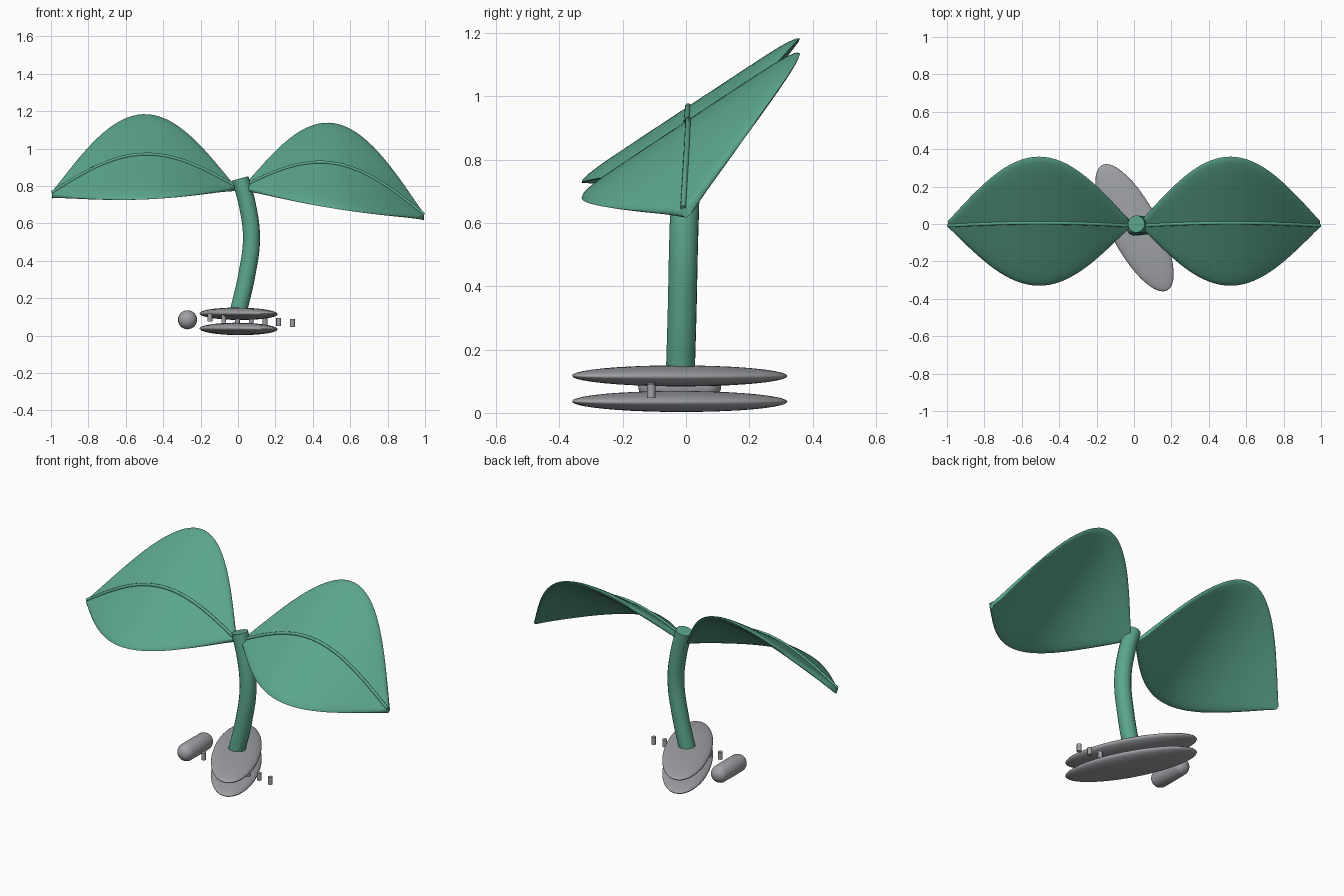
import bpy, bmesh, math
from mathutils import Vector

if "Cube" in bpy.data.objects:
    bpy.data.objects.remove(bpy.data.objects["Cube"])


def material(name, rgb):
    m = bpy.data.materials.new(name)
    m.diffuse_color = (*rgb, 1)
    m.use_nodes = True
    m.node_tree.nodes["Principled BSDF"].inputs["Base Color"].default_value = m.diffuse_color
    return m


GREEN = material("leaf green", (0.105, 0.38, 0.265))
GREY = material("seed grey", (0.35, 0.36, 0.38))


def finish(ob, name, mat, angle=50):
    ob.name = name
    ob.data.materials.clear()
    ob.data.materials.append(mat)
    bpy.ops.object.select_all(action='DESELECT')
    ob.select_set(True)
    bpy.context.view_layer.objects.active = ob
    bpy.ops.object.shade_smooth_by_angle(angle=math.radians(angle))
    return ob


def tube(name, pts, radius, mat, res=6):
    cu = bpy.data.curves.new(name, 'CURVE')
    cu.dimensions = '3D'
    cu.bevel_depth, cu.bevel_resolution = radius, res
    cu.use_fill_caps = True
    cu.resolution_u = 6
    sp = cu.splines.new('BEZIER')
    sp.bezier_points.add(len(pts) - 1)
    for bp, p in zip(sp.bezier_points, pts):
        bp.co = p
        bp.handle_left_type = bp.handle_right_type = 'AUTO'
    ob = bpy.data.objects.new(name, cu)
    bpy.context.collection.objects.link(ob)
    bpy.context.view_layer.objects.active = ob
    ob.select_set(True)
    bpy.ops.object.convert(target='MESH')
    return finish(bpy.context.object, name, mat)


NORMAL = Vector((0, -0.55, 0.83))


def leaf(name, x0, x1, z0, z1, arch, n=32, m=16):
    # arched, sideways tilted blade with a rounded rim
    def mid(t):
        return Vector((x0 + (x1 - x0) * t, 0.015 * math.sin(math.pi * t),
                       z0 + (z1 - z0) * t + arch * math.sin(math.pi * t)))

    bm = bmesh.new()
    rings = []
    for i in range(n + 1):
        t = i / n
        w = 0.333 * math.sin(math.pi * t) + 0.012
        ring = []
        for k in range(2 * m):
            a = math.pi * k / m
            v = math.cos(a)
            th = 0.015 * math.sqrt(max(0, 1 - abs(v) ** 8)) * (1 if k < m else -1)
            ring.append(bm.verts.new(mid(t) + Vector((0, v * w, 0.66 * v * w)) + NORMAL * th))
        rings.append(ring)
    for a, b in zip(rings, rings[1:]):
        for k in range(2 * m):
            j = (k + 1) % (2 * m)
            bm.faces.new((a[k], a[j], b[j], b[k]))
    bm.faces.new(rings[0])
    bm.faces.new(rings[-1])
    bmesh.ops.recalc_face_normals(bm, faces=bm.faces)
    me = bpy.data.meshes.new(name)
    bm.to_mesh(me)
    bm.free()
    ob = bpy.data.objects.new(name, me)
    bpy.context.collection.objects.link(ob)
    finish(ob, name, GREEN)
    # raised central vein
    tube(name + "_vein", [mid(i / 10) + NORMAL * 0.016 for i in range(11)], 0.009, GREEN, 3)


# Leaves
leaf("left_leaf", -0.02, -0.995, 0.79, 0.752, 0.185)
leaf("right_leaf", 0.035, 0.995, 0.79, 0.635, 0.195)

# Curved stem
tube("stem", [(0.0, -0.018, 0.12), (0.048, -0.012, 0.33), (0.072, -0.008, 0.52),
              (0.052, -0.003, 0.69), (0.012, 0.0, 0.84)], 0.046, GREEN)

# Two flat oval seed halves
for name, z in (("lower_seed_half", 0.036), ("upper_seed_half", 0.117)):
    bpy.ops.mesh.primitive_uv_sphere_add(segments=40, ring_count=20, location=(0.003, -0.02, z))
    ob = bpy.context.object
    ob.scale = (0.13, 0.378, 0.033)
    ob.rotation_euler = (0, math.radians(1.5), math.radians(27.5))
    finish(ob, name, GREY)

# Rounded capsule lying front to back
bpy.ops.mesh.primitive_uv_sphere_add(segments=24, ring_count=16)
cap = bpy.context.object
for v in cap.data.vertices:
    s = 0 if abs(v.co.z) < 1e-4 else math.copysign(1, v.co.z)
    v.co = v.co * 0.051 + Vector((0, 0, s * 0.08))
cap.location = (-0.27, -0.02, 0.085)
cap.rotation_euler = (math.radians(90), 0, 0)
finish(cap, "capsule", GREY)

# Row of small pegs
for i in range(7):
    bpy.ops.mesh.primitive_cylinder_add(vertices=16, radius=0.013, depth=0.043,
                                        location=(-0.15 + 0.0735 * i, -0.11, 0.097 - 0.0048 * i))
    finish(bpy.context.object, f"peg_{i + 1}", GREY)
